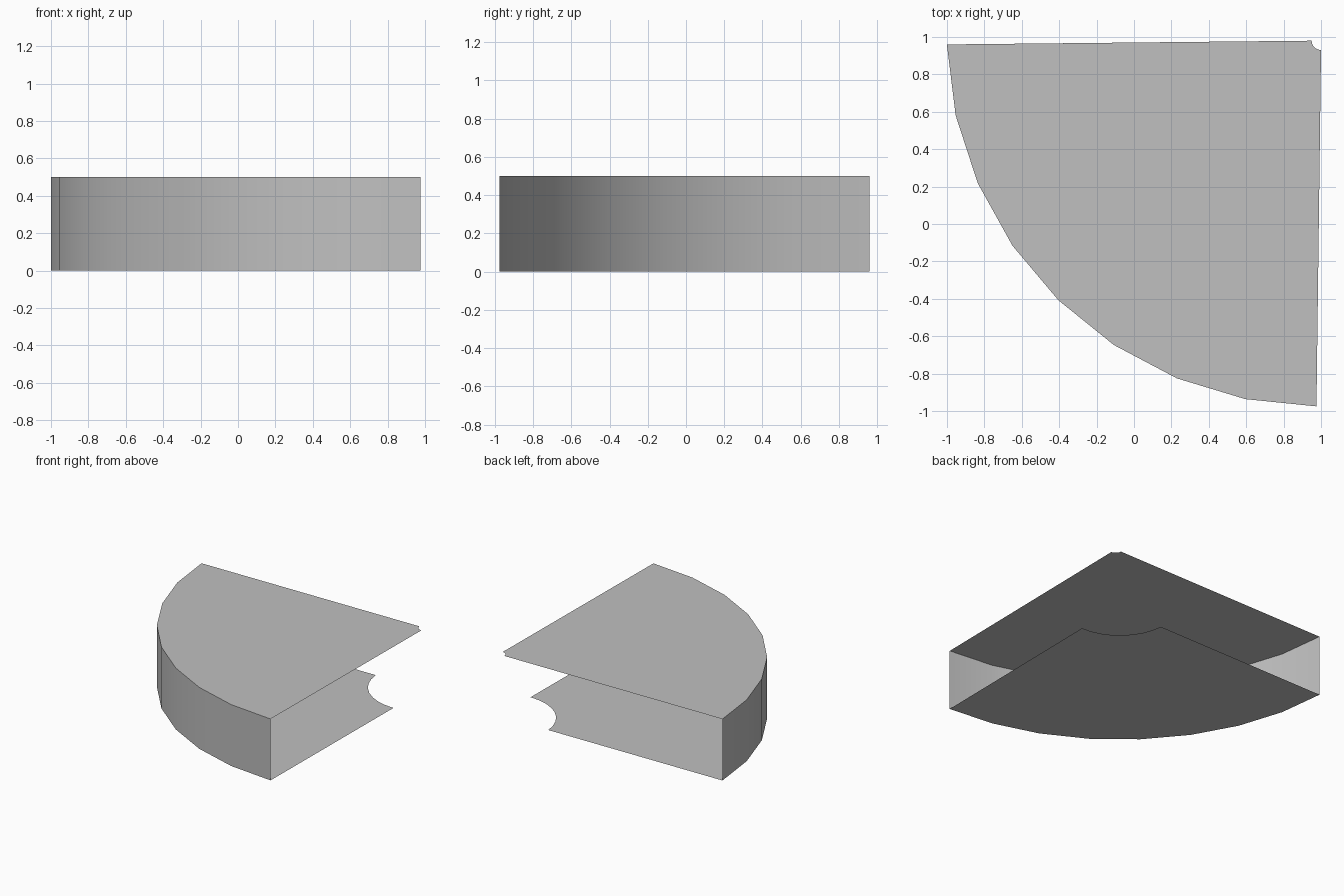
import bpy
import bmesh
from math import cos, sin, radians

cube = bpy.data.objects.get("Cube")
if cube:
    bpy.data.objects.remove(cube)

SEGMENTS = 8
HEIGHT = 0.5

grey = bpy.data.materials.new("light_grey")
grey.use_nodes = True
colour = (0.53, 0.53, 0.53, 1)
grey.diffuse_color = colour
grey.node_tree.nodes["Principled BSDF"].inputs["Base Color"].default_value = colour


def arc(centre, radius, start, end, z):
    """Points along a circular arc, angles in degrees."""
    points = []
    for i in range(SEGMENTS + 1):
        a = radians(start + (end - start) * i / SEGMENTS)
        points.append((centre[0] + radius * cos(a), centre[1] + radius * sin(a), z))
    return points


def strip(name, first, second):
    """Single-sided sheet spanned between two matching arcs."""
    bm = bmesh.new()
    a = [bm.verts.new(p) for p in first]
    b = [bm.verts.new(p) for p in second]
    for i in range(SEGMENTS):
        bm.faces.new((a[i], a[i + 1], b[i + 1], b[i]))
    mesh = bpy.data.meshes.new(name)
    bm.to_mesh(mesh)
    bm.free()
    mesh.materials.append(grey)
    obj = bpy.data.objects.new(name, mesh)
    bpy.context.collection.objects.link(obj)
    return obj


# Shared outer rim and the two inner notches
centre = (0.986, 1.012)
rim_low = arc(centre, 1.987, 181.5, 269.7, 0)
rim_high = arc(centre, 1.987, 181.5, 269.7, HEIGHT)
large_notch = arc(centre, 0.43, 184.8, 271, 0)
small_notch = arc((1.0, 0.98), 0.05, 180, 270, HEIGHT)

# Bottom plate faces down, top plate faces up, wall faces outward
strip("bottom_plate", large_notch, rim_low)
strip("top_plate", rim_high, small_notch)
wall = strip("curved_outer_wall", rim_low, rim_high)

# Smooth curved wall
for polygon in wall.data.polygons:
    polygon.use_smooth = True
